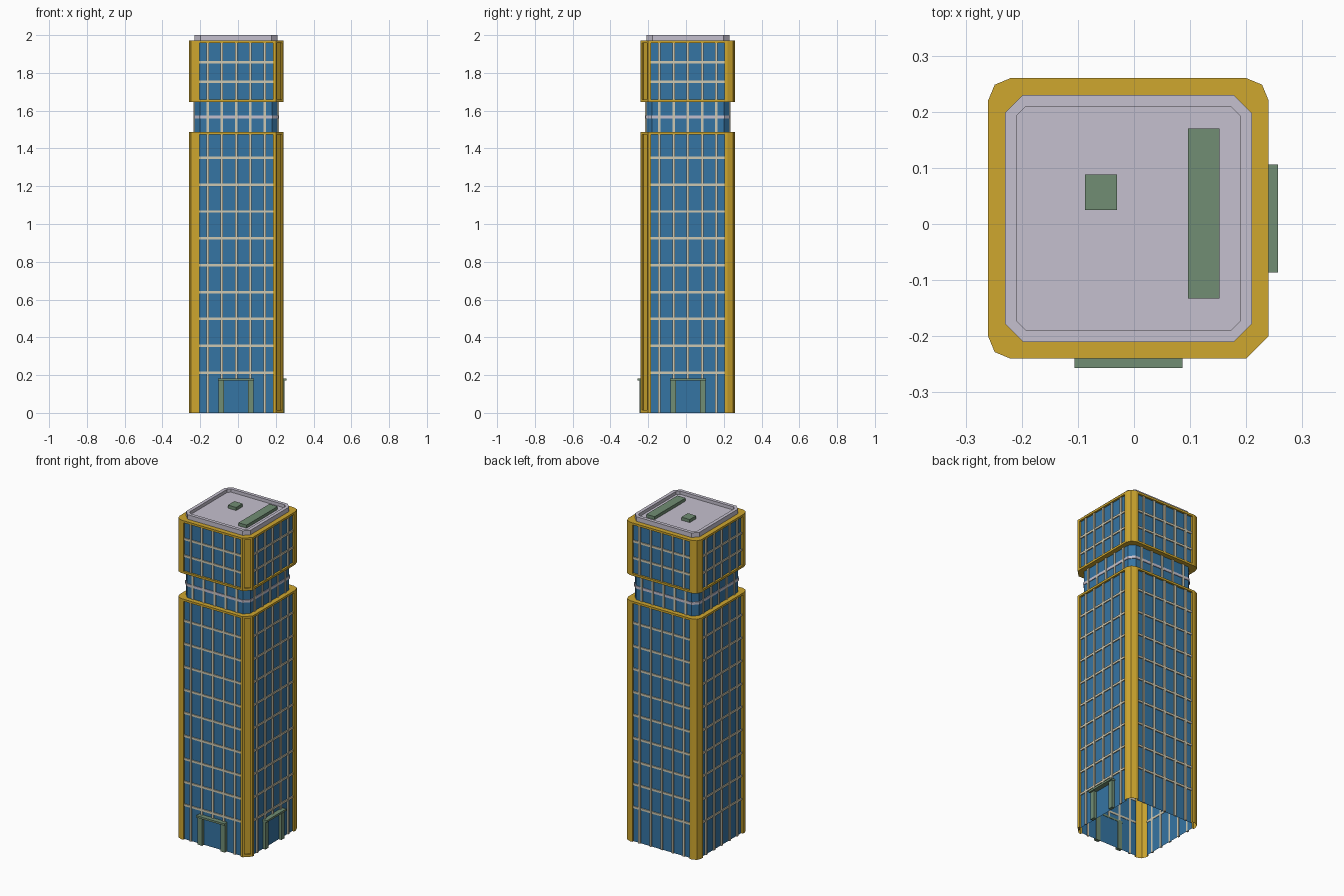
import bpy, bmesh, math
from mathutils import Matrix, Vector

if "Cube" in bpy.data.objects:
    bpy.data.objects.remove(bpy.data.objects["Cube"])

CX, CY = -0.01, 0.01          # tower axis


def material(name, rgb):
    m = bpy.data.materials.new(name)
    m.diffuse_color = (*rgb, 1)
    m.use_nodes = True
    m.node_tree.nodes["Principled BSDF"].inputs["Base Color"].default_value = m.diffuse_color
    return m


GOLD = material("gold_frame", (0.62, 0.385, 0.028))
BLUE = material("blue_glass", (0.036, 0.178, 0.37))
BEIGE = material("beige_mullion", (0.62, 0.58, 0.44))
LILAC = material("pale_lilac_roof", (0.56, 0.53, 0.62))
GREEN = material("grey_green", (0.165, 0.27, 0.175))


def finish(bm, name, mats):
    me = bpy.data.meshes.new(name)
    bm.to_mesh(me)
    bm.free()
    for m in mats:
        me.materials.append(m)
    ob = bpy.data.objects.new(name, me)
    ob.location = (CX, CY, 0)
    bpy.context.collection.objects.link(ob)
    return ob


def face(bm, pts, mat=0):
    f = bm.faces.new([bm.verts.new(p) for p in pts])
    f.material_index = mat
    return f


def box(bm, x0, x1, y0, y1, z0, z1, turn=0):
    mat = (Matrix.Rotation(turn * math.pi / 2, 4, 'Z')
           @ Matrix.Translation(((x0 + x1) / 2, (y0 + y1) / 2, (z0 + z1) / 2))
           @ Matrix.Diagonal((x1 - x0, y1 - y0, z1 - z0, 1)))
    bmesh.ops.create_cube(bm, size=1, matrix=mat)


def octagon(h, c):
    pts = []
    for k in range(4):
        r = Matrix.Rotation(k * math.pi / 2, 2)
        pts += [r @ Vector((-h + c, -h)), r @ Vector((h - c, -h))]
    return pts


def wall(bm, a, b, z0, z1, side=0, low=0, top=0, depth=0, mat=0):
    """Wall quad; with a depth it gets a frame and a recessed panel."""
    if not depth:
        face(bm, [(*a, z0), (*b, z0), (*b, z1), (*a, z1)])
        return
    d = (b - a).normalized()
    inward = Vector((-d.y, d.x)) * depth
    p, q = a + d * side, b - d * side
    outer = [(*a, z0), (*b, z0), (*b, z1), (*a, z1)]
    rim = [(*p, z0 + low), (*q, z0 + low), (*q, z1 - top), (*p, z1 - top)]
    back = [(x + inward.x, y + inward.y, z) for x, y, z in rim]
    for i in range(4):
        j = (i + 1) % 4
        if i or low:                       # no sill where the glass meets the ground
            face(bm, [outer[i], outer[j], rim[j], rim[i]])
            face(bm, [rim[i], rim[j], back[j], back[i]])
    face(bm, back, mat)


def framed_block(name, z0, z1, low, closed_below):
    """Gold shell: three rounded corners, one panelled chamfer, glass on four sides."""
    bm = bmesh.new()
    base = octagon(0.25, 0.04)
    outline = []
    for k in range(4):
        a, b, c = base[2 * k], base[2 * k + 1], base[(2 * k + 2) % 8]
        wall(bm, a, b, z0, z1, 0.015, low, 0.013, 0.012, 1)
        outline += [a, b]
        if k == 0:
            wall(bm, b, c, z0, z1, 0.011, 0.015, 0.013, 0.01, 0)
        else:
            mid = (b + c) / 2
            mid += mid.normalized() * 0.0117
            wall(bm, b, mid, z0, z1)
            wall(bm, mid, c, z0, z1)
            outline.append(mid)
    face(bm, [(*p, z1) for p in outline])
    if closed_below:
        face(bm, [(*p, z0) for p in reversed(outline)])
    return finish(bm, name, [GOLD, BLUE])


framed_block("lower_tower", 0, 1.487, 0, False)
framed_block("upper_tower", 1.645, 1.972, 0.013, True)


# Recessed neck between the blocks, with a floor band around it
def ring_wall(name, h, c, z0, z1, mat, caps=False):
    bm = bmesh.new()
    o = octagon(h, c)
    for i in range(8):
        wall(bm, o[i], o[(i + 1) % 8], z0, z1)
    if caps:
        face(bm, [(*p, z1) for p in o])
        face(bm, [(*p, z0) for p in reversed(o)])
    return finish(bm, name, [mat])


ring_wall("neck_glass", 0.22, 0.03, 1.487, 1.645, BLUE)
ring_wall("neck_band", 0.224, 0.031, 1.558, 1.574, LILAC, True)

# Mullion grids on all four sides (turn 0 = front, 1 = right)
bm = bmesh.new()
W = 0.0065
for t in range(4):
    for i in range(-2, 3):
        x = i * 0.0755
        start = 0.18 if t < 2 and abs(i) < 2 else 0
        box(bm, x - W, x + W, -0.246, -0.236, start, 1.474, t)
        box(bm, x - W, x + W, -0.246, -0.236, 1.658, 1.959, t)
        box(bm, x - W, x + W, -0.226, -0.218, 1.487, 1.645, t)
    for z in [0.213 + 0.1422 * k for k in range(9)] + [1.752, 1.856]:
        box(bm, -0.195, 0.195, -0.244, -0.236, z - W, z + W, t)
finish(bm, "mullions", [BEIGE])

# Entrances on the front and right: two posts and a canopy
for t, name in enumerate(("front_entrance", "right_entrance")):
    bm = bmesh.new()
    for s in (-1, 1):
        x = s * 0.078
        box(bm, x - 0.015, x + 0.015, -0.256, -0.236, 0, 0.171, t)
    box(bm, -0.096, 0.096, -0.267, -0.236, 0.171, 0.183, t)
    finish(bm, name, [GREEN])

# Roof: chamfered parapet around a sunken deck
bm = bmesh.new()
out, inn = octagon(0.22, 0.032), octagon(0.199, 0.016)
for i in range(8):
    j = (i + 1) % 8
    wall(bm, out[i], out[j], 1.972, 2.0)
    face(bm, [(*out[i], 2), (*out[j], 2), (*inn[j], 2), (*inn[i], 2)])
    wall(bm, inn[j], inn[i], 1.98, 2.0)
face(bm, [(*p, 1.98) for p in inn])
finish(bm, "roof_parapet", [LILAC])

# Rooftop plant boxes
bm = bmesh.new()
box(bm, -0.077, -0.02, 0.015, 0.078, 1.98, 1.999)
box(bm, 0.106, 0.162, -0.143, 0.16, 1.98, 1.999)
finish(bm, "roof_plant_boxes", [GREEN])
